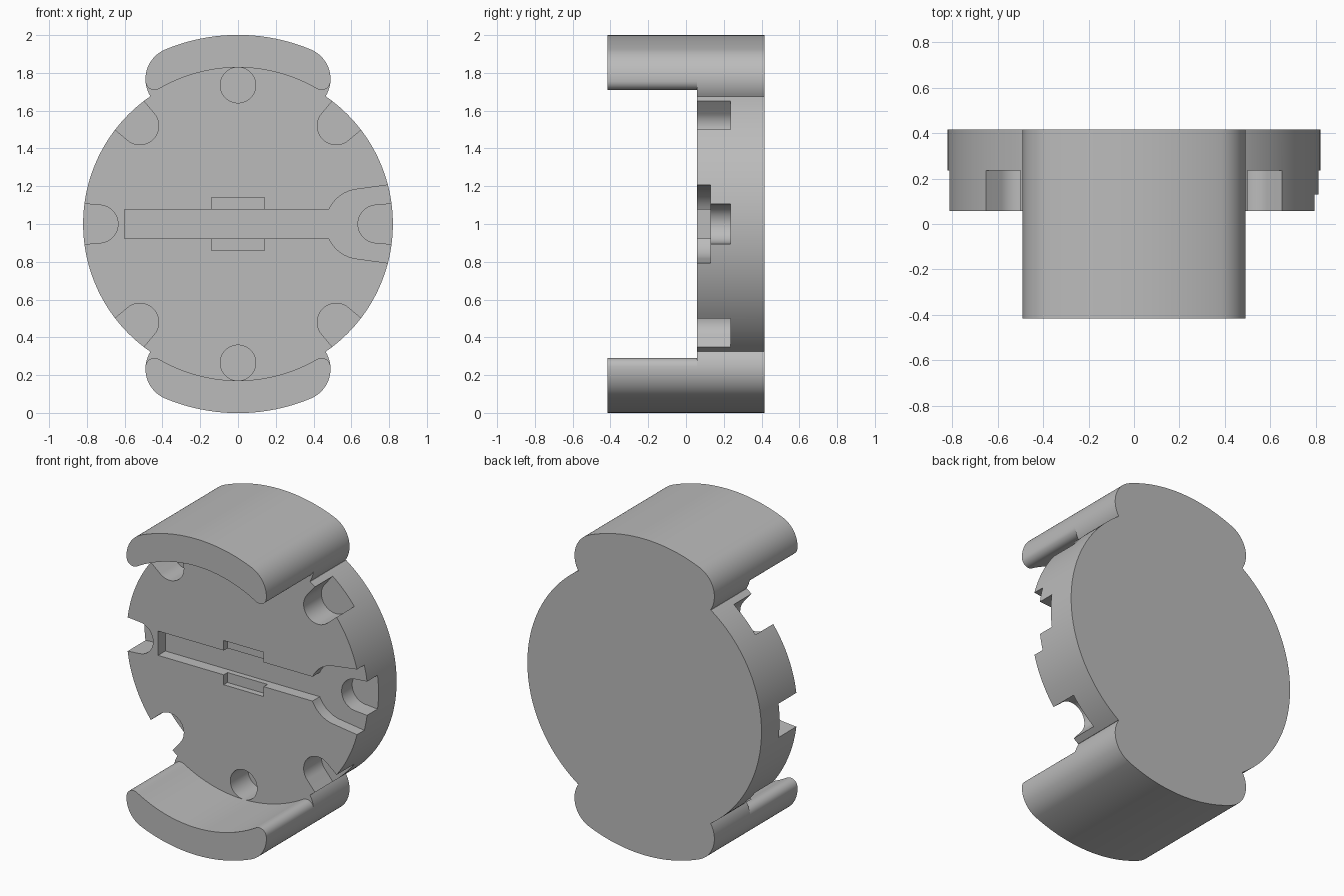
import bpy
import bmesh
from math import sin, cos, radians, atan2, degrees, hypot

if "Cube" in bpy.data.objects:
    bpy.data.objects.remove(bpy.data.objects["Cube"])

MID = 1.0                                   # height of the disc centre
FRONT, BACK, GRIP_FRONT = 0.057, 0.416, -0.416
DISC_R, OUTER_R, INNER_R = 0.82, 1.0, 0.83
LOBE = (0.32, 0.767)                        # centre of the rounded grip shoulder
LOBE_R, TIP_R = 0.17, 0.048

grey = bpy.data.materials.new("plain grey")
grey.use_nodes = True
colour = (0.5, 0.5, 0.5, 1)
grey.diffuse_color = colour
grey.node_tree.nodes["Principled BSDF"].inputs["Base Color"].default_value = colour


def arc(centre, r, a0, a1, n):
    angles = [radians(a0 + (a1 - a0) * i / n) for i in range(n + 1)]
    return [(centre[0] + r * cos(a), centre[1] + r * sin(a)) for a in angles]


def prism(name, outline, y0, y1):
    """Extrude an (x, height) outline along y, dropping repeated points."""
    pts = []
    for p in outline:
        if all(hypot(p[0] - q[0], p[1] - q[1]) > 1e-4 for q in pts):
            pts.append(p)
    bm = bmesh.new()
    face = bm.faces.new([bm.verts.new((x, y0, z + MID)) for x, z in pts])
    new = bmesh.ops.extrude_face_region(bm, geom=[face])["geom"]
    bmesh.ops.translate(bm, vec=(0, y1 - y0, 0),
                        verts=[v for v in new if isinstance(v, bmesh.types.BMVert)])
    bmesh.ops.recalc_face_normals(bm, faces=bm.faces)
    mesh = bpy.data.meshes.new(name)
    bm.to_mesh(mesh)
    bm.free()
    mesh.materials.append(grey)
    obj = bpy.data.objects.new(name, mesh)
    bpy.context.collection.objects.link(obj)
    return obj


def combine(target, tool, operation):
    mod = target.modifiers.new(operation.lower(), "BOOLEAN")
    mod.object, mod.operation, mod.solver = tool, operation, "EXACT"
    bpy.context.view_layer.objects.active = target
    bpy.ops.object.modifier_apply(modifier=mod.name)
    bpy.data.objects.remove(tool)


def mirror_x(pts):
    return pts + [(-x, z) for x, z in reversed(pts)]


def flip(pts):
    return [(x, -z) for x, z in reversed(pts)]


# Shared shoulder curve: lobe from the disc up to the outer arc
O = (0, 0)
lobe_a = degrees(atan2(LOBE[1], LOBE[0]))
tip_a = -4.6
reach = LOBE_R - TIP_R
tip = (LOBE[0] + reach * cos(radians(tip_a)), LOBE[1] + reach * sin(radians(tip_a)))
tip_in = degrees(atan2(tip[1], tip[0]))
shoulder = arc(LOBE, LOBE_R, tip_a, lobe_a, 14)
crown = arc(O, hypot(*LOBE) + LOBE_R, lobe_a, 90, 10)

# Disc with filled lobes at top and bottom
quarter = (arc(O, DISC_R, 0, 55.4, 28) + arc(LOBE, LOBE_R, -33, tip_a, 6)
           + shoulder + crown)
half = mirror_x(quarter)
body = prism("holder_body", half + [(-x, -z) for x, z in half], FRONT, BACK)

# Curved grips projecting forward
grip = mirror_x(arc(O, hypot(*tip) - TIP_R, 90, tip_in, 16)
                + arc(tip, TIP_R, tip_in - 180, tip_a, 10) + shoulder + crown)
for name, outline in (("upper_grip", grip), ("lower_grip", flip(grip))):
    combine(body, prism(name, outline, GRIP_FRONT, FRONT), "UNION")

# Round holes under the grips
for z in (0.735, -0.735):
    hole = prism("hole_cutter", arc((0, z), 0.094, 0, 360, 40), FRONT - 0.1, 0.235)
    combine(body, hole, "DIFFERENCE")

# Round-ended notches around the rim, widening outwards
notch = arc((0.735, 0), 0.1, 95, 265, 24) + [(0.92, -0.116), (0.92, 0.116)]
for angle in (0, 45, 135, 180, 225, 315):
    c, s = cos(radians(angle)), sin(radians(angle))
    turned = [(x * c - z * s, x * s + z * c) for x, z in notch]
    combine(body, prism("notch_cutter", turned, FRONT - 0.1, 0.235), "DIFFERENCE")

# Long slot flaring towards the left rim
flare = [(-0.6, 0.077)] + arc((0.65, 0), 0.185, 155.4, 98, 12) + [(0.9, 0.221)]
combine(body, prism("slot_cutter", flare + flip(flare), FRONT - 0.1, 0.13), "DIFFERENCE")

# Shallow recess crossing the slot
recess = [(-0.14, -0.14), (0.14, -0.14), (0.14, 0.14), (-0.14, 0.14)]
combine(body, prism("recess_cutter", recess, FRONT - 0.1, 0.095), "DIFFERENCE")

bpy.ops.object.select_all(action="DESELECT")
body.select_set(True)
bpy.context.view_layer.objects.active = body
bpy.ops.object.shade_smooth_by_angle(angle=radians(30))
